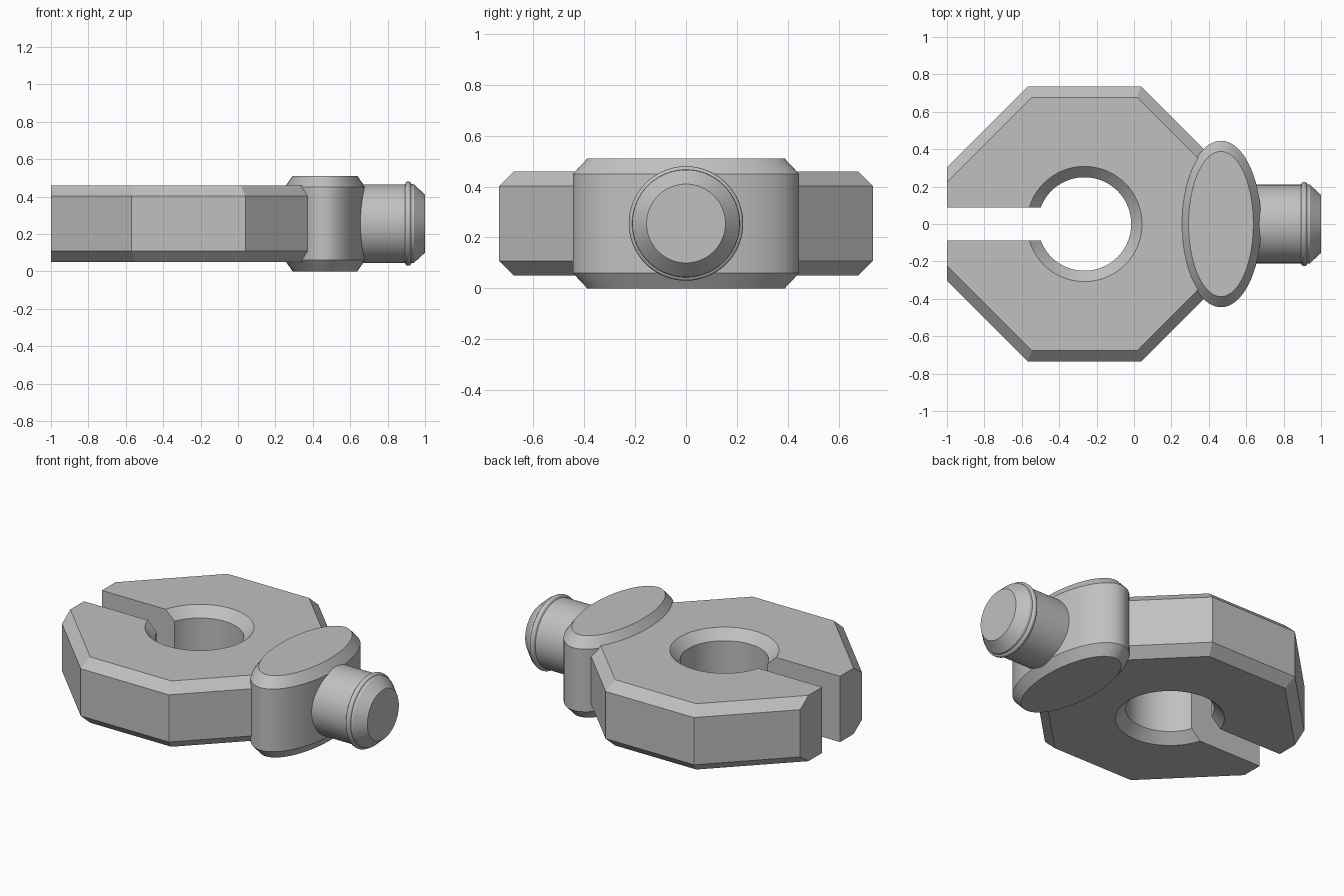
import bpy, bmesh, math
from mathutils import Matrix

if "Cube" in bpy.data.objects:
    bpy.data.objects.remove(bpy.data.objects["Cube"], do_unlink=True)

steel = bpy.data.materials.new("plain grey")
steel.use_nodes = True
GREY = (0.53, 0.53, 0.53, 1)
steel.diffuse_color = GREY
steel.node_tree.nodes["Principled BSDF"].inputs["Base Color"].default_value = GREY

CENTRE_X, MID_Z = -0.265, 0.255


def loft(name, rings, matrix=Matrix()):
    """Skin a stack of equal-length point rings and close both ends."""
    bm = bmesh.new()
    loops = [[bm.verts.new(p) for p in ring] for ring in rings]
    for a, b in zip(loops, loops[1:]):
        for i in range(len(a)):
            j = (i + 1) % len(a)
            bm.faces.new((a[i], a[j], b[j], b[i]))
    bm.faces.new(loops[0][::-1])
    bm.faces.new(loops[-1])
    bm.transform(matrix)
    bmesh.ops.recalc_face_normals(bm, faces=bm.faces)
    mesh = bpy.data.meshes.new(name)
    bm.to_mesh(mesh)
    bm.free()
    mesh.materials.append(steel)
    obj = bpy.data.objects.new(name, mesh)
    bpy.context.collection.objects.link(obj)
    return obj


def ellipse(rx, ry, z, n=96):
    return [(rx * math.cos(math.tau * i / n), ry * math.sin(math.tau * i / n), z)
            for i in range(n)]


def octagon(inset, z):
    """Regular octagon moved in by inset, except on its flat left side."""
    a = 0.735 - inset
    h = a * math.tan(math.pi / 8)
    left, hl = -0.735, 0.304 - inset * math.sqrt(2)
    return [(a, -h, z), (a, h, z), (h, a, z), (-h, a, z),
            (left, hl, z), (left, -hl, z), (-h, -a, z), (h, -a, z)]


def activate(obj):
    bpy.ops.object.select_all(action="DESELECT")
    obj.select_set(True)
    bpy.context.view_layer.objects.active = obj


def cut(obj, cutter):
    cutter.hide_render = True
    activate(obj)
    mod = obj.modifiers.new("cut", "BOOLEAN")
    mod.operation, mod.solver, mod.object = "DIFFERENCE", "EXACT", cutter
    bpy.ops.object.modifier_apply(modifier=mod.name)
    bpy.data.objects.remove(cutter, do_unlink=True)


# Chamfered octagonal plate
at_plate = Matrix.Translation((CENTRE_X, 0, 0))
plate = loft("octagonal_plate",
             [octagon(i, z) for i, z in
              ((0.058, 0.05), (0, 0.108), (0, 0.402), (0.058, 0.46))], at_plate)

# Round bore with countersunk rims
cut(plate, loft("bore_cutter",
                [ellipse(r, r, z) for r, z in
                 ((0.358, 0), (0.25, 0.108), (0.25, 0.402), (0.358, 0.51))], at_plate))

# Open slot from the bore to the left side
slot = [(-1.2, -0.088), (CENTRE_X, -0.088), (CENTRE_X, 0.088), (-1.2, 0.088)]
cut(plate, loft("slot_cutter", [[(x, y, z) for x, y in slot] for z in (-0.1, 0.6)]))

# Upright oval boss with chamfered rims
boss = loft("oval_boss",
            [ellipse(0.215 - i, 0.445 - i * 1.35, z) for i, z in
             ((0.042, 0), (0, 0.06), (0, 0.45), (0.042, 0.51))],
            Matrix.Translation((0.465, 0, 0)))

# Round pin with a rounded collar and tapered tip, lying along x
pin_profile = [(0.21, 0.5), (0.21, 0.892)]
pin_profile += [(0.212 + 0.013 * math.sin(t), 0.91 - 0.016 * math.cos(t))
                for t in (math.pi * k / 8 for k in range(9))]
pin_profile += [(0.21, 0.94), (0.155, 1.0)]
pin = loft("end_pin", [ellipse(r, r, x) for r, x in pin_profile],
           Matrix.Translation((0, 0, MID_Z)) @ Matrix.Rotation(math.pi / 2, 4, "Y"))

# Smooth the curved walls, keep the chamfers crisp
for part in (plate, boss, pin):
    activate(part)
    bpy.ops.object.shade_smooth_by_angle(angle=math.radians(30))
